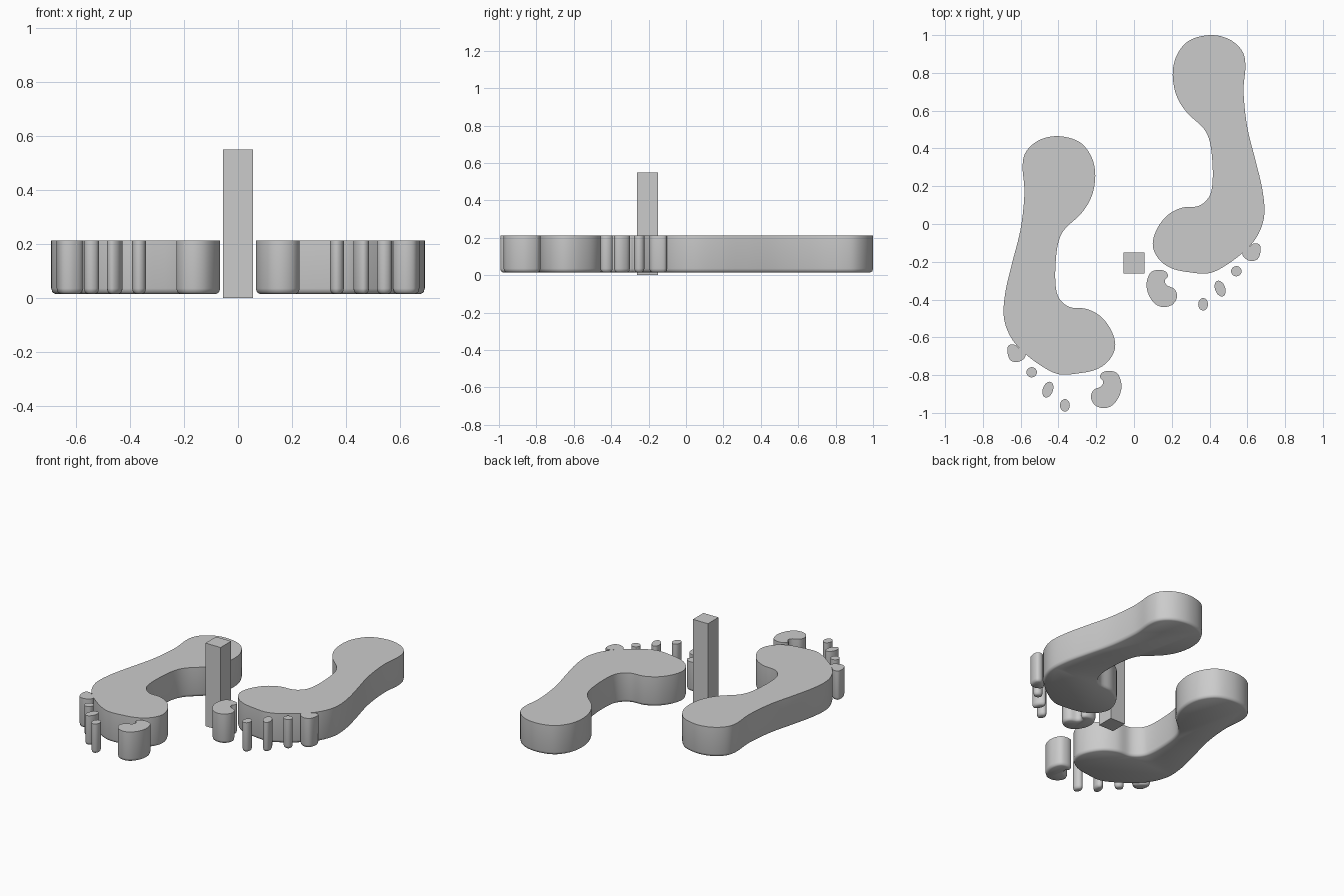
import bpy, bmesh
from math import sin, cos, pi
from mathutils import Vector

cube = bpy.data.objects.get("Cube")
if cube:
    bpy.data.objects.remove(cube, do_unlink=True)

grey = bpy.data.materials.new("plain_grey")
grey.use_nodes = True
GREY = (0.6, 0.6, 0.6, 1)
grey.diffuse_color = GREY
grey.node_tree.nodes["Principled BSDF"].inputs["Base Color"].default_value = GREY

# Outlines of the left foot, seen from above
SOLE = [(.40, 1), (.50, .98), (.57, .92), (.59, .84), (.58, .70), (.60, .51),
        (.645, .33), (.68, .18), (.69, .05), (.66, -.05), (.60, -.13),
        (.50, -.21), (.40, -.26), (.29, -.255), (.20, -.235), (.135, -.19),
        (.10, -.12), (.115, -.04), (.17, .04), (.25, .085), (.34, .095),
        (.395, .14), (.415, .21), (.415, .33), (.40, .44), (.365, .51),
        (.28, .59), (.225, .68), (.205, .79), (.225, .89), (.29, .97)]
BIG_TOE = [(.066, -.32), (.085, -.26), (.125, -.243), (.165, -.25), (.18, -.275),
           (.163, -.30), (.175, -.325), (.215, -.345), (.228, -.385),
           (.205, -.425), (.16, -.44), (.115, -.425), (.08, -.38)]
LITTLE_TOE = [(.575, -.155), (.605, -.125), (.635, -.103), (.665, -.11),
              (.67, -.145), (.655, -.185), (.62, -.196), (.585, -.18)]


def oval(x, y, rx, ry, lean=0):
    """Clockwise oval whose top leans sideways."""
    return [(x + rx * sin(a) + lean * cos(a), y + ry * cos(a))
            for a in (i * pi / 4 for i in range(8))]


def smooth_loop(points, steps=5):
    """Closed Catmull-Rom curve through the points."""
    p = [Vector(q) for q in points]
    n, out = len(p), []
    for i in range(n):
        a, b, c, d = (p[(i + k) % n] for k in (-1, 0, 1, 2))
        for s in range(steps):
            t = s / steps
            out.append(b + (c - a) * t / 2 + (a * 2 - b * 5 + c * 4 - d) * t * t / 2
                       + (b * 3 - a - c * 3 + d) * t ** 3 / 2)
    return out


def slab(name, outline, mirrored):
    """Upright slab with a crisp top rim and a softened bottom rim."""
    loop = smooth_loop(outline)
    n = len(loop)
    bm = bmesh.new()
    rings = []
    for inset, z in ((.014, .015), (.004, .021), (0, .035), (0, .212)):
        ring = []
        for i, q in enumerate(loop):
            t = (loop[(i + 1) % n] - loop[i - 1]).normalized()
            v = q + Vector((t.y, -t.x)) * inset
            ring.append(bm.verts.new((-v.x, v.y - .535, z) if mirrored else (v.x, v.y, z)))
        rings.append(ring)
    for low, high in zip(rings, rings[1:]):
        for i in range(n):
            j = (i + 1) % n
            bm.faces.new((low[i], low[j], high[j], high[i])).smooth = True
    bm.faces.new(rings[0]).smooth = True
    top = bm.faces.new(rings[-1])
    for e in top.edges:
        e.smooth = False
    bmesh.ops.recalc_face_normals(bm, faces=bm.faces)
    finish(name, bm)


def finish(name, bm):
    mesh = bpy.data.meshes.new(name)
    bm.to_mesh(mesh)
    bm.free()
    mesh.materials.append(grey)
    bpy.context.collection.objects.link(bpy.data.objects.new(name, mesh))


# Two feet, the right one mirrored and a stride ahead
PARTS = {"sole": SOLE, "big_toe": BIG_TOE,
         "second_toe": oval(.366, -.425, .026, .033),
         "middle_toe": oval(.456, -.342, .028, .042, -.009),
         "fourth_toe": oval(.542, -.25, .028, .027),
         "little_toe": LITTLE_TOE}
for side, mirrored in (("left", False), ("right", True)):
    for part, outline in PARTS.items():
        slab(f"{side}_{part}", outline, mirrored)

# Square post between the feet
bm = bmesh.new()
bmesh.ops.create_cube(bm, size=1)
bmesh.ops.scale(bm, vec=(.11, .11, .55), verts=bm.verts)
bmesh.ops.translate(bm, vec=(0, -.206, .275), verts=bm.verts)
finish("post", bm)
